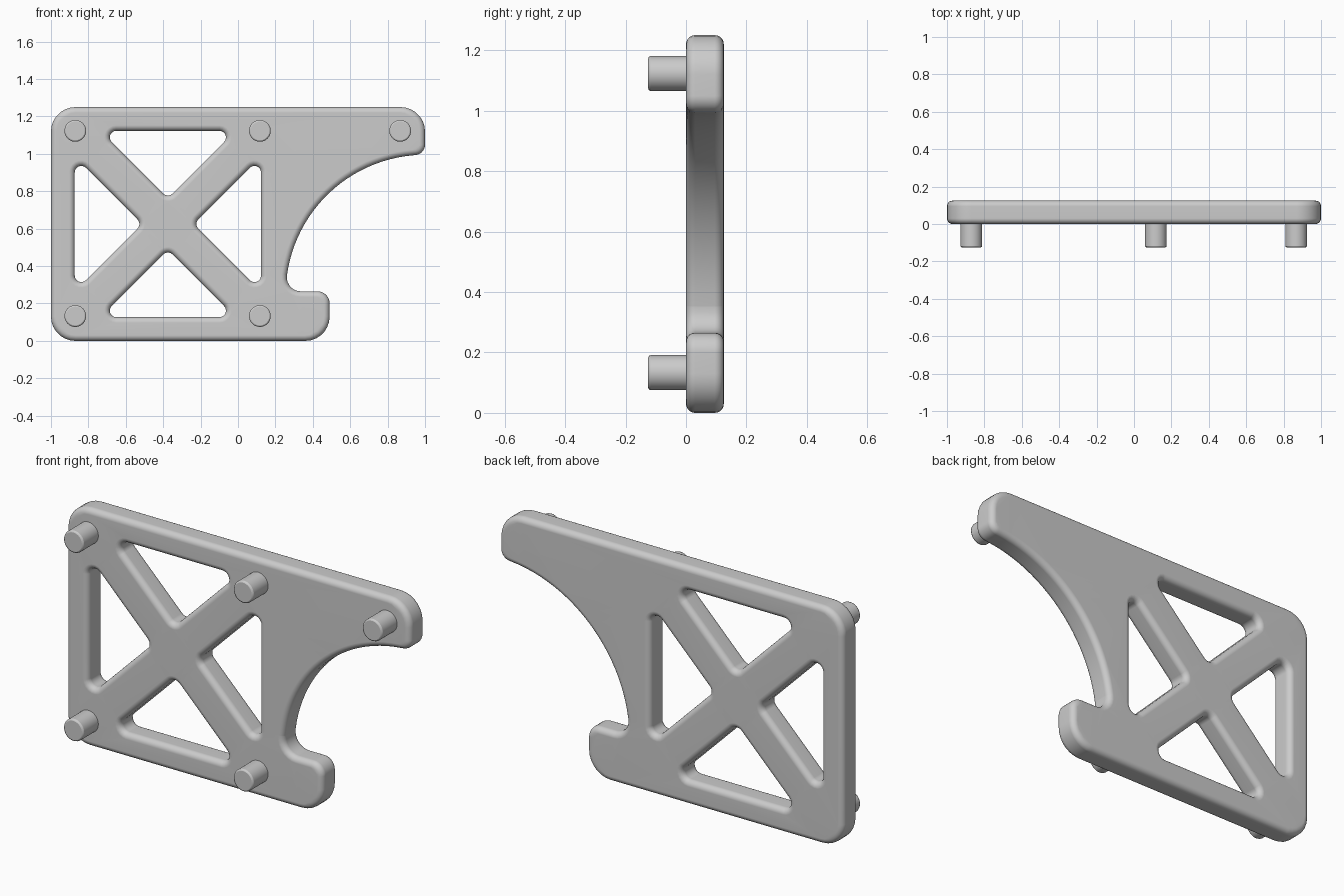
import bpy, bmesh, math
from mathutils import Vector

if "Cube" in bpy.data.objects:
    bpy.data.objects.remove(bpy.data.objects["Cube"])

THICK, ROUND = 0.125, 0.03


def rounded(corners, steps=7):
    """Closed loop of (x, z, radius) corners with each corner filleted."""
    pts, n = [], len(corners)
    for i, (x, z, r) in enumerate(corners):
        p = Vector((x, z))
        if r == 0:
            pts.append(p)
            continue
        a = (Vector(corners[i - 1][:2]) - p).normalized()
        b = (Vector(corners[(i + 1) % n][:2]) - p).normalized()
        half = a.angle(b) / 2
        centre = p + (a + b).normalized() * r / math.sin(half)
        t = r / math.tan(half)
        u, v = p + a * t - centre, p + b * t - centre
        sweep = math.pi - 2 * half
        for k in range(steps + 1):
            f = k / steps
            w = (u * math.sin((1 - f) * sweep) + v * math.sin(f * sweep)) / math.sin(sweep)
            pts.append(centre + w)
    return pts


def inset(pts, d):
    """Move every point to the left of the loop direction by d."""
    out, n = [], len(pts)
    for i, p in enumerate(pts):
        e1 = (p - pts[i - 1]).normalized()
        e2 = (pts[(i + 1) % n] - p).normalized()
        t = (e1 + e2).normalized()
        out.append(p + Vector((-t.y, t.x)) * d / max(0.5, t.dot(e1)))
    return out


# Plate outline, counter-clockwise, with the big concave arc on the right
arc = []
for k in range(25):
    a = math.radians(172 - 77 * k / 24)
    arc.append((1 + 0.745 * math.cos(a), 0.25 + 0.745 * math.sin(a), 0))
outline = rounded([(-1, 0, 0.13), (0.49, 0, 0.13), (0.49, 0.265, 0.065), (0.25, 0.265, 0.075)]
                  + arc + [(1, 1.0, 0.055), (1, 1.25, 0.13), (-1, 1.25, 0.13)])

# Four triangular windows around the cross brace, clockwise
loops = [outline]
cx, cz, near, far = -0.375, 0.625, 0.138, 0.498
for q in range(4):
    c, s = round(math.cos(q * math.pi / 2)), round(math.sin(q * math.pi / 2))
    tri = [(near, 0), (far, near - far), (far, far - near)][::-1]
    loops.append(rounded([(cx + c * x - s * z, cz + s * x + c * z, 0.035) for x, z in tri]))

# Rounded edge section: (inset, depth)
quarter = [(ROUND * (1 - math.sin(a)), ROUND * (1 - math.cos(a)))
           for a in [k * math.pi / 10 for k in range(6)]]
section = quarter + [(d, THICK - y) for d, y in reversed(quarter)]

# Plate
bm = bmesh.new()
front, back = [], []
for loop in loops:
    rings = [[bm.verts.new((p.x, y, p.y)) for p in inset(loop, d)] for d, y in section]
    n = len(loop)
    for r0, r1 in zip(rings, rings[1:]):
        for i in range(n):
            j = (i + 1) % n
            bm.faces.new((r0[i], r0[j], r1[j], r1[i]))
    for ring, edges in ((rings[0], front), (rings[-1], back)):
        edges += [bm.edges.get((ring[i], ring[(i + 1) % n])) for i in range(n)]
for edges, ny in ((front, -1), (back, 1)):
    bmesh.ops.triangle_fill(bm, use_beauty=True, use_dissolve=False,
                            edges=edges, normal=(0, ny, 0))
bmesh.ops.recalc_face_normals(bm, faces=bm.faces[:])
mesh = bpy.data.meshes.new("bracket_plate")
bm.to_mesh(mesh)
bm.free()
plate = bpy.data.objects.new("bracket_plate", mesh)
bpy.context.collection.objects.link(plate)
bpy.ops.object.select_all(action='DESELECT')
plate.select_set(True)
bpy.context.view_layer.objects.active = plate
bpy.ops.object.shade_smooth_by_angle(angle=math.radians(40))
weighted = plate.modifiers.new("flat_face_normals", 'WEIGHTED_NORMAL')
weighted.keep_sharp = True

# Mounting pins on the front
pins = [(-0.87, 1.123), (0.117, 1.123), (0.867, 1.123), (-0.87, 0.133), (0.117, 0.133)]
for i, (x, z) in enumerate(pins):
    bpy.ops.mesh.primitive_cylinder_add(vertices=40, radius=0.058, depth=0.16,
                                        location=(x, -0.045, z), rotation=(math.pi / 2, 0, 0))
    pin = bpy.context.object
    pin.name = f"mounting_pin_{i + 1}"
    bevel = pin.modifiers.new("soft_end", 'BEVEL')
    bevel.width, bevel.segments = 0.008, 2
    bevel.limit_method, bevel.angle_limit = 'ANGLE', math.radians(40)
    bpy.ops.object.shade_smooth_by_angle(angle=math.radians(40))
